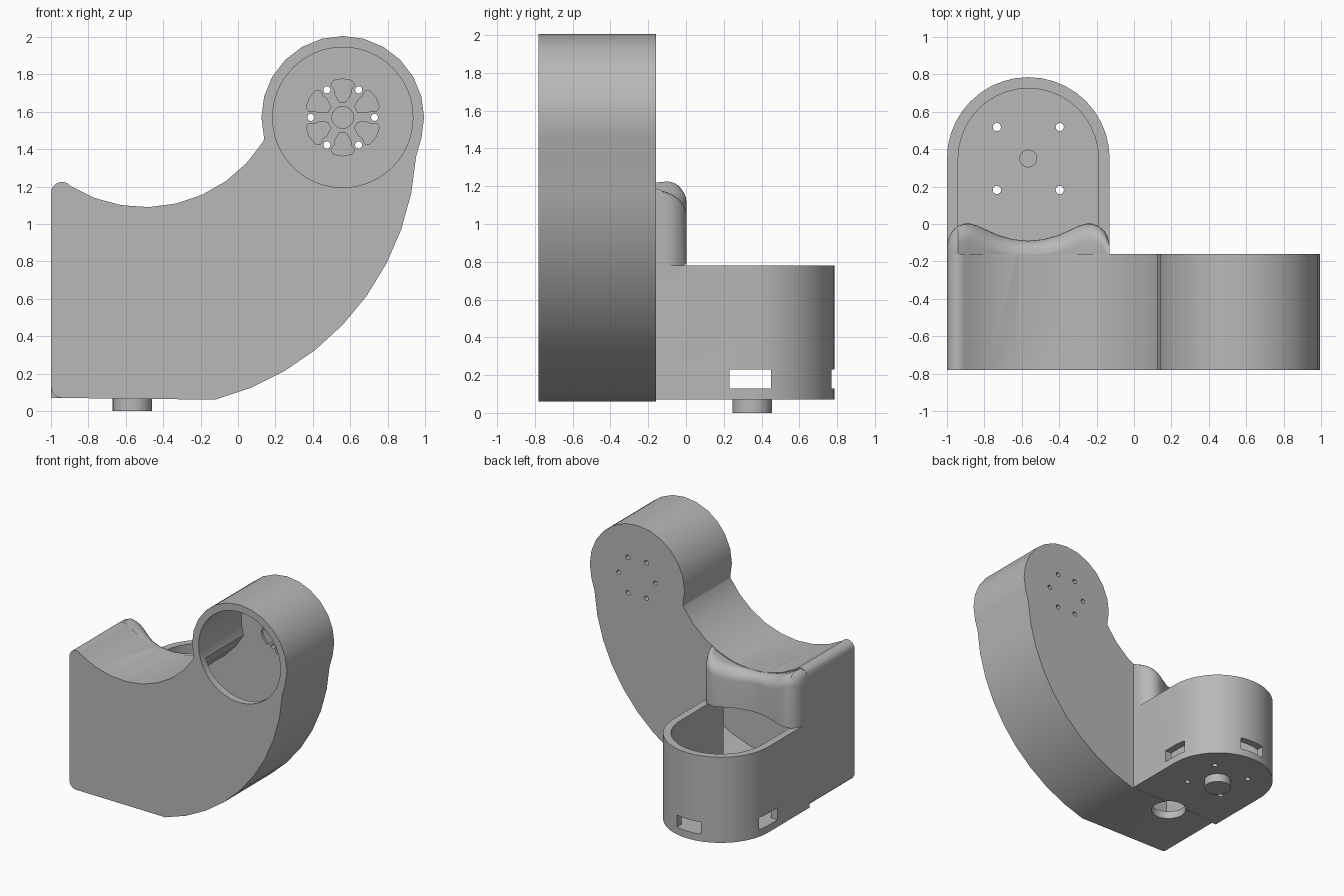
import bpy, bmesh
from math import sin, cos, radians, pi, sqrt
from mathutils import Vector

old = bpy.data.objects.get("Cube")
if old:
    bpy.data.objects.remove(old, do_unlink=True)

grey = bpy.data.materials.new("plain_grey")
grey.use_nodes = True
grey.diffuse_color = (0.48, 0.48, 0.48, 1)
grey.node_tree.nodes["Principled BSDF"].inputs["Base Color"].default_value = (0.48, 0.48, 0.48, 1)

WALL = 0.06
FRONT, BACK = -0.78, -0.16      # depth of the curved arm
BASE, RIM = 0.07, 0.78          # heights of the rear cup
CUP = Vector((-0.565, 0.35))    # axis of the rear cup
HEAD = Vector((0.56, 1.57))     # axis of the round head
CUP_R = HEAD_R = 0.435


def finish(name, bm):
    bmesh.ops.recalc_face_normals(bm, faces=bm.faces)
    mesh = bpy.data.meshes.new(name)
    bm.to_mesh(mesh)
    bm.free()
    mesh.materials.append(grey)
    obj = bpy.data.objects.new(name, mesh)
    bpy.context.collection.objects.link(obj)
    return obj


def arc(center, r, start, end, steps):
    angles = [radians(start + (end - start) * i / steps) for i in range(steps + 1)]
    return [(center[0] + r * cos(a), center[1] + r * sin(a)) for a in angles]


def prism(name, pts, axis, low, high):
    """Extrude an outline along y (outline in x, z) or along z (outline in x, y)."""
    bm = bmesh.new()
    place = (lambda p, d: (p[0], d, p[1])) if axis == "y" else (lambda p, d: (p[0], p[1], d))
    face = bm.faces.new([bm.verts.new(place(p, low)) for p in pts])
    grown = bmesh.ops.extrude_face_region(bm, geom=[face])["geom"]
    shift = Vector(place((0, 0), high - low))
    for v in grown:
        if isinstance(v, bmesh.types.BMVert):
            v.co += shift
    return finish(name, bm)


def disc(name, center, r, axis, low, high, sides=48):
    return prism(name, arc(center, r, 0, 360, sides)[:-1], axis, low, high)


def box(name, x0, x1, y0, y1, z0, z1):
    return prism(name, [(x0, y0), (x1, y0), (x1, y1), (x0, y1)], "z", z0, z1)


def combine(target, tool, operation):
    mod = target.modifiers.new(operation, "BOOLEAN")
    mod.operation, mod.solver, mod.object = operation, "EXACT", tool
    bpy.context.view_layer.objects.active = target
    bpy.ops.object.modifier_apply(modifier=mod.name)
    bpy.data.objects.remove(tool, do_unlink=True)


# Curved arm with the round head, drawn as one side outline
OUTER, INNER = (-0.48, 1.45), (-0.5, 1.84)
outline = arc(OUTER, 1.435, -75.5, -3.5, 9)
outline += arc(HEAD, HEAD_R, -15, 195, 14)
outline += arc(INNER, 0.75, -32, -122, 8)
outline += arc((-0.94, 1.165), WALL, 65, 180, 6)
outline += arc((-0.94, BASE + WALL), WALL, 180, 270, 5)
body = prism("arm_and_cup", outline, "y", FRONT, BACK)


# Rear cup, round at the back
def cup_outline(r, start):
    return [(CUP.x - r, start), (CUP.x + r, start)] + arc(CUP, r, 0, 180, 20)


combine(body, prism("cup", cup_outline(CUP_R, -0.19), "z", BASE, RIM), "UNION")


# Rounded backrest above the cup, hollowed around the cup axis
def arm_top(x):
    if x < -0.91:
        return 1.165 + sqrt(max(0, WALL ** 2 - (x + 0.94) ** 2))
    return INNER[1] - sqrt(0.75 ** 2 - (x - INNER[0]) ** 2)


half = [(-0.435, -0.11), (-0.425, -0.07), (-0.405, -0.035), (-0.375, -0.01), (-0.34, 0.002),
        (-0.31, 0.002), (-0.27, -0.01), (-0.22, -0.033), (-0.16, -0.06), (-0.08, -0.082), (0, -0.09)]
footprint = half + [(-x, y) for x, y in reversed(half[:-1])]
bm = bmesh.new()
columns = []
for dx, y in footprint:
    x = CUP.x + dx
    top = arm_top(x)
    r = min(0.09, y - BACK)
    ring = [(y, 0.7)] + [(y - r + r * cos(a), top - r + r * sin(a))
                         for a in [pi / 2 * i / 7 for i in range(8)]]
    ring += [(-0.185, top - 0.008), (-0.185, 0.7)]
    columns.append([bm.verts.new((x, py, pz)) for py, pz in ring])
for a, b in zip(columns, columns[1:]):
    for i in range(len(a)):
        j = (i + 1) % len(a)
        bm.faces.new((a[i], a[j], b[j], b[i]))
bm.faces.new(columns[0])
bm.faces.new(columns[-1])
combine(body, finish("backrest", bm), "UNION")

# Peg under the cup
combine(body, disc("peg", CUP, 0.105, "z", 0, BASE + 0.03, 32), "UNION")

# Hollow arm, its outline set in by the wall thickness
hollow = [(-0.94, BASE + WALL)] + arc(OUTER, 1.375, -73.7, -1, 10)
hollow += [tuple(HEAD)] + arc(INNER, 0.81, -28, -122.9, 9)
combine(body, prism("hollow", hollow, "y", FRONT + WALL, BACK - WALL), "DIFFERENCE")

# Bore of the head, open to the front, and cup pocket, open to the top
cutters = [
    disc("head_bore", HEAD, 0.375, "y", FRONT - 0.1, BACK - WALL, 64),
    prism("cup_pocket", cup_outline(CUP_R - WALL, -0.3), "z", BASE + WALL, RIM + 0.005),
]

# Windows in both sides and the back of the cup
cutters.append(box("side_windows", -1.1, 0, 0.23, 0.45, 0.13, 0.23))
cutters.append(box("back_window", CUP.x - 0.11, CUP.x + 0.11, 0.6, 0.9, 0.13, 0.23))

# Cable hole, screw holes and blind hole in the floor
cutters.append(disc("cable_hole", (CUP.x, -0.25), 0.135, "z", 0, 0.2, 32))
for sx in (-1, 1):
    for sy in (-1, 1):
        spot = CUP + Vector((sx, sy)) * 0.168
        cutters.append(disc("floor_hole", spot, 0.022, "z", 0, 0.2, 16))
cutters.append(disc("blind_hole", CUP, 0.045, "z", 0.04, 0.2, 24))

# Six through holes and shallow petals on the back wall of the head
lobe = [(0.085, -12), (0.13, -19), (0.155, -17), (0.185, -20), (0.203, -14), (0.206, 0)]
lobe += [(r, -a) for r, a in reversed(lobe[:-1])]
for k in range(6):
    a = radians(60 * k)
    spot = HEAD + Vector((cos(a), sin(a))) * 0.17
    cutters.append(disc("head_hole", spot, 0.019, "y", -0.3, 0, 16))
    petal = [(HEAD.x + r * cos(radians(60 * k + 30 + d)),
              HEAD.y + r * sin(radians(60 * k + 30 + d))) for r, d in lobe]
    cutters.append(prism("petal", petal, "y", -0.3, -0.2))
cutters.append(disc("hub_recess", HEAD, 0.058, "y", -0.3, -0.2, 32))

for cutter in cutters:
    combine(body, cutter, "DIFFERENCE")

# Smooth curves, sharp edges
bpy.ops.object.select_all(action="DESELECT")
body.select_set(True)
bpy.context.view_layer.objects.active = body
bpy.ops.object.shade_smooth_by_angle(angle=radians(32))
